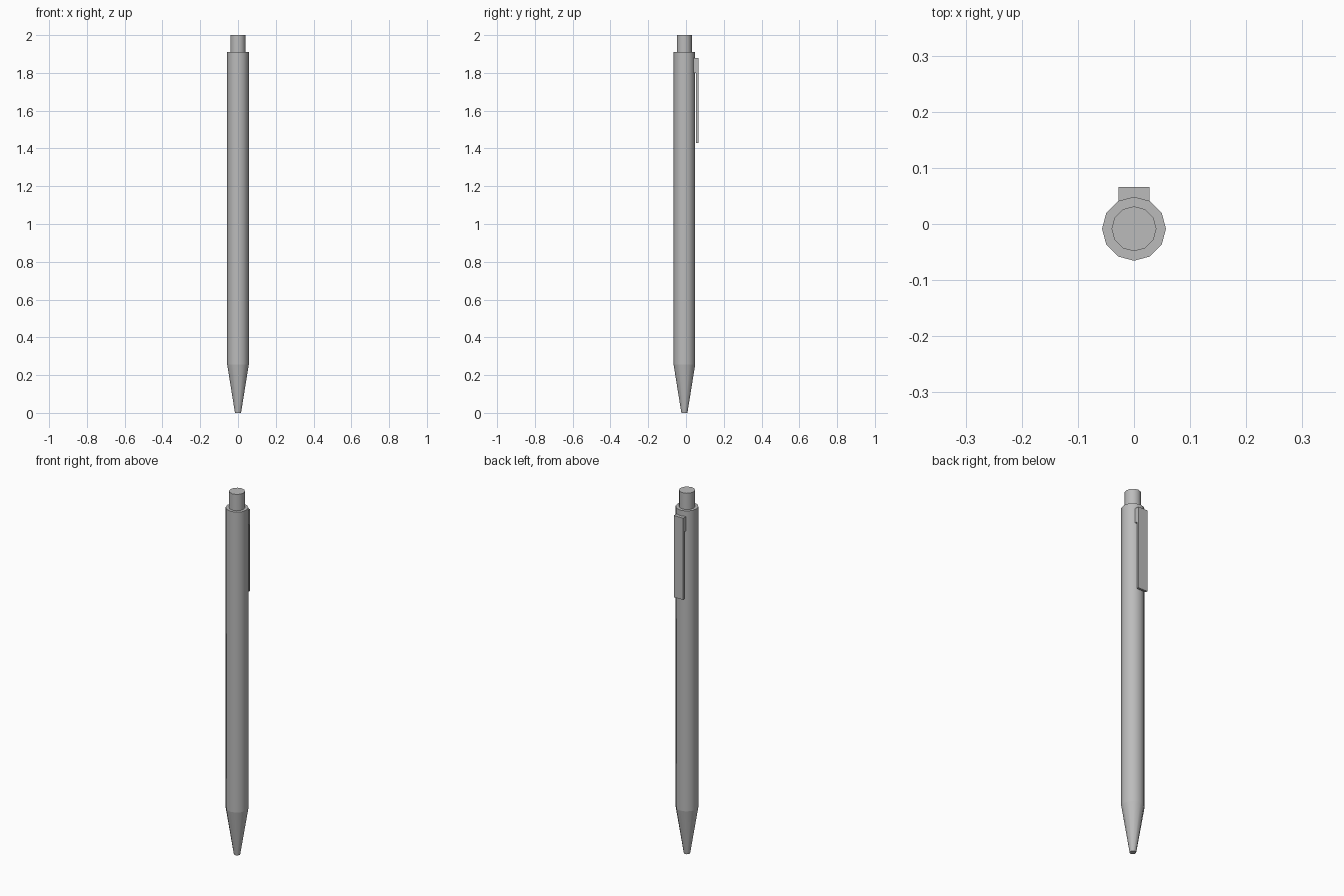
import bpy, bmesh, math

if "Cube" in bpy.data.objects:
    bpy.data.objects.remove(bpy.data.objects["Cube"])

CY = -0.0085   # axis of the pen in y
SIDES = 12

gray = bpy.data.materials.new("plain gray")
gray.diffuse_color = (0.5, 0.5, 0.5, 1)
gray.use_nodes = True
gray.node_tree.nodes["Principled BSDF"].inputs["Base Color"].default_value = gray.diffuse_color


def finish(name, bm):
    bmesh.ops.recalc_face_normals(bm, faces=bm.faces)
    mesh = bpy.data.meshes.new(name)
    bm.to_mesh(mesh)
    bm.free()
    mesh.materials.append(gray)
    obj = bpy.data.objects.new(name, mesh)
    bpy.context.collection.objects.link(obj)
    return obj


def lathe(name, profile):
    """Closed twelve-sided turned part, smooth around and sharp at each ring."""
    bm = bmesh.new()
    rings = []
    for r, z in profile:
        rings.append([bm.verts.new((r * math.cos(math.tau * i / SIDES),
                                    CY + r * math.sin(math.tau * i / SIDES), z))
                      for i in range(SIDES)])
    for a, b in zip(rings, rings[1:]):
        for i in range(SIDES):
            j = (i + 1) % SIDES
            bm.faces.new((a[i], a[j], b[j], b[i])).smooth = True
    bm.faces.new(rings[0])
    bm.faces.new(rings[-1])
    for e in bm.edges:
        if abs(e.verts[0].co.z - e.verts[1].co.z) < 1e-6:
            e.smooth = False
    return finish(name, bm)


# barrel with tapered tip
lathe("barrel", [(0.016, 0), (0.057, 0.255), (0.057, 1.91)])

# push button
lathe("push_button", [(0.04, 1.91), (0.04, 2.0)])

# clip: L-shaped side profile (y, z) extruded across the width
clip_profile = [(0.04, 1.88), (0.066, 1.88), (0.066, 1.43),
                (0.054, 1.43), (0.054, 1.80), (0.04, 1.80)]
bm = bmesh.new()
face = bm.faces.new([bm.verts.new((-0.028, y, z)) for y, z in clip_profile])
ext = bmesh.ops.extrude_face_region(bm, geom=[face])
bmesh.ops.translate(bm, vec=(0.056, 0, 0),
                    verts=[g for g in ext["geom"] if isinstance(g, bmesh.types.BMVert)])
finish("clip", bm)
